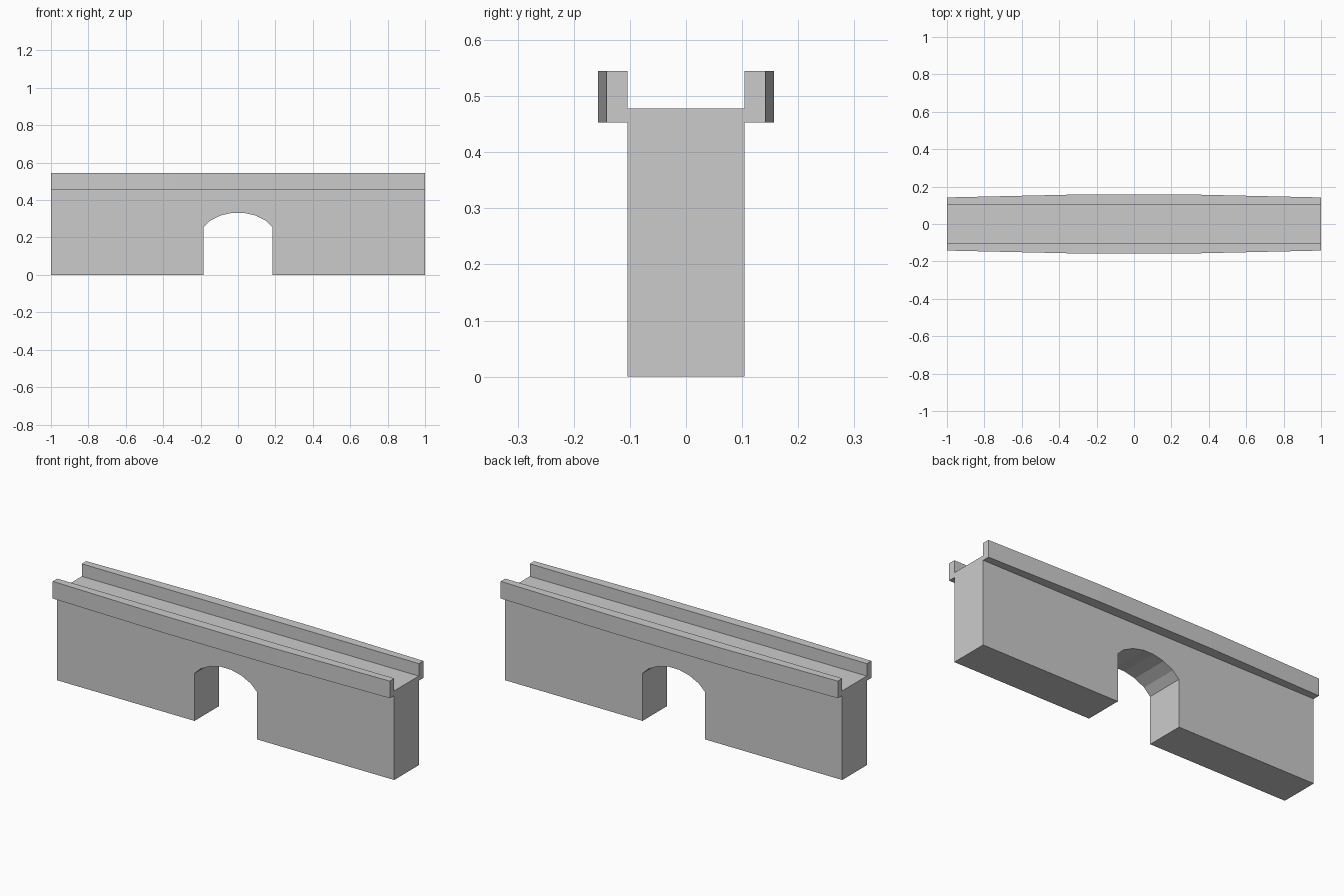
import bpy, bmesh

if "Cube" in bpy.data.objects:
    bpy.data.objects.remove(bpy.data.objects["Cube"])


def extrude_profile(name, points, direction):
    """Make a solid by extruding a closed planar outline."""
    bm = bmesh.new()
    face = bm.faces.new([bm.verts.new(p) for p in points])
    ext = bmesh.ops.extrude_face_region(bm, geom=[face])
    moved = [g for g in ext["geom"] if isinstance(g, bmesh.types.BMVert)]
    bmesh.ops.translate(bm, verts=moved, vec=direction)
    bmesh.ops.recalc_face_normals(bm, faces=bm.faces)
    mesh = bpy.data.meshes.new(name)
    bm.to_mesh(mesh)
    bm.free()
    obj = bpy.data.objects.new(name, mesh)
    bpy.context.collection.objects.link(obj)
    return obj


HALF_W = 0.104    # half thickness of the wall
DECK_Z = 0.478    # walkway height

# Wall with arched gateway
arch_half = [(0.185, 0), (0.185, 0.255), (0.148, 0.29), (0.092, 0.318), (0.03, 0.332)]
arch = [(-x, z) for x, z in arch_half] + arch_half[::-1]
outline = [(-1, 0)] + arch + [(1, 0), (1, DECK_Z), (-1, DECK_Z)]
extrude_profile("wall", [(x, -HALF_W, z) for x, z in outline], (0, 2 * HALF_W, 0))

# Overhanging parapets, bowed outward in three facets
plan = [(-1, HALF_W), (-1, 0.142), (-0.333, 0.157),
        (0.333, 0.157), (1, 0.142), (1, HALF_W)]
for name, side in (("front_parapet", -1), ("back_parapet", 1)):
    extrude_profile(name, [(x, side * y, 0.453) for x, y in plan], (0, 0, 0.092))
